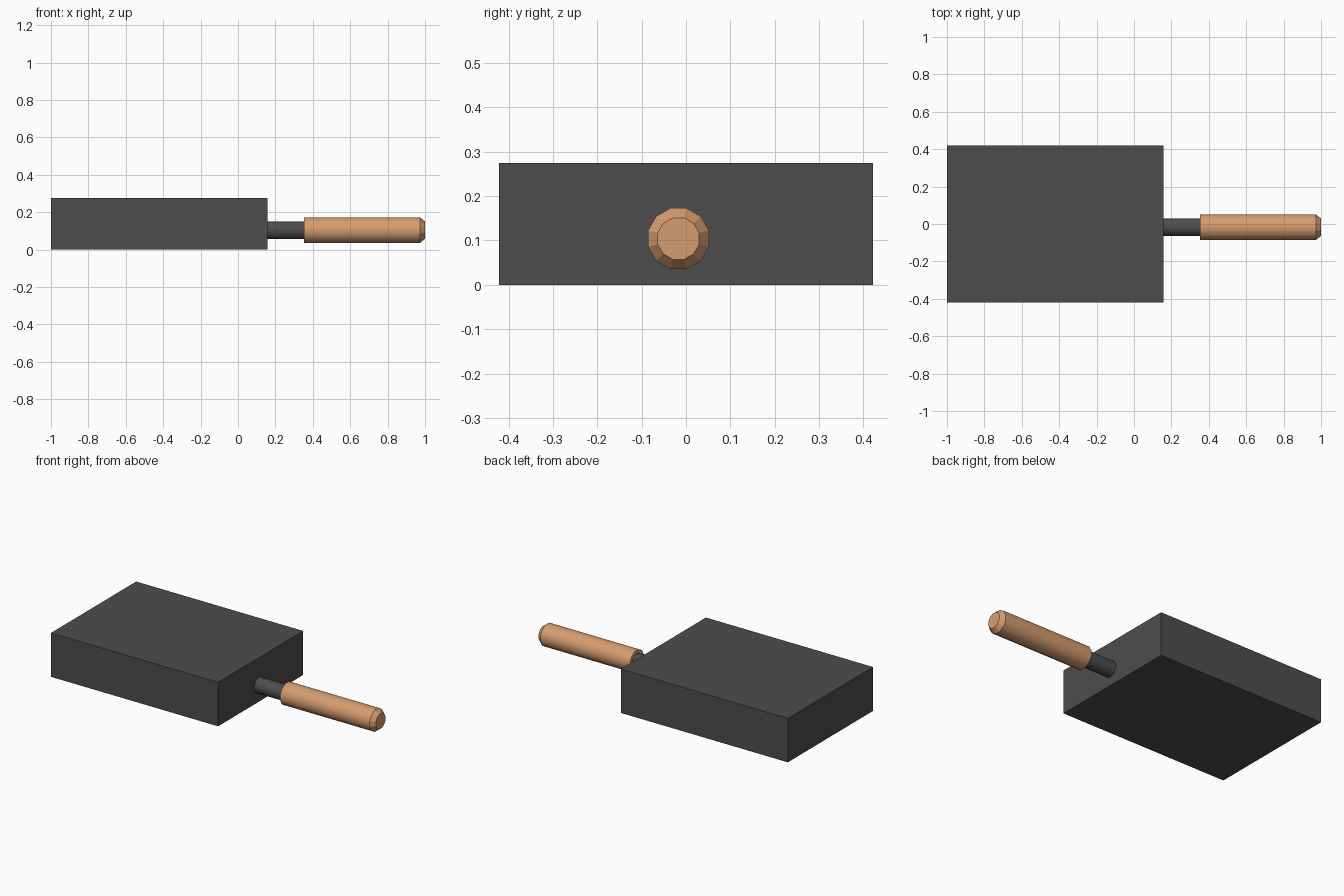
import bpy, bmesh, math

if "Cube" in bpy.data.objects:
    bpy.data.objects.remove(bpy.data.objects["Cube"])

SIDES = 12
AXIS_Y, AXIS_Z = -0.017, 0.104   # handle axis


def material(name, rgb):
    m = bpy.data.materials.new(name)
    m.diffuse_color = (*rgb, 1)
    m.use_nodes = True
    m.node_tree.nodes["Principled BSDF"].inputs["Base Color"].default_value = m.diffuse_color
    return m


def add_object(name, bm, mat):
    bmesh.ops.recalc_face_normals(bm, faces=bm.faces)
    mesh = bpy.data.meshes.new(name)
    bm.to_mesh(mesh)
    bm.free()
    mesh.materials.append(mat)
    bpy.context.collection.objects.link(bpy.data.objects.new(name, mesh))


def turned(name, profile, mat):
    """Solid along x from (x, radius) rings; straight bands are smooth."""
    bm = bmesh.new()
    rings = []
    for x, r in profile:
        angles = [math.tau * (i + 0.5) / SIDES for i in range(SIDES)]
        rings.append([bm.verts.new((x, AXIS_Y + r * math.cos(a),
                                    AXIS_Z + r * math.sin(a))) for a in angles])
    for k in range(len(rings) - 1):
        a, b = rings[k], rings[k + 1]
        for i in range(SIDES):
            j = (i + 1) % SIDES
            f = bm.faces.new((a[i], a[j], b[j], b[i]))
            f.smooth = profile[k][1] == profile[k + 1][1]
    bm.faces.new(rings[0])
    bm.faces.new(rings[-1])
    add_object(name, bm, mat)


dark = material("dark iron", (0.075, 0.075, 0.075))
wood = material("light wood", (0.67, 0.335, 0.16))

# Heavy rectangular head
bm = bmesh.new()
bmesh.ops.create_cube(bm, size=1)
for v in bm.verts:
    v.co = (-0.4215 + v.co.x * 1.157, v.co.y * 0.842, (v.co.z + 0.5) * 0.275)
add_object("head", bm, dark)

# Metal neck and chamfered wooden grip
turned("neck", [(0.157, 0.049), (0.352, 0.049)], dark)
turned("grip", [(0.352, 0.071), (0.972, 0.071), (1.0, 0.0485)], wood)
